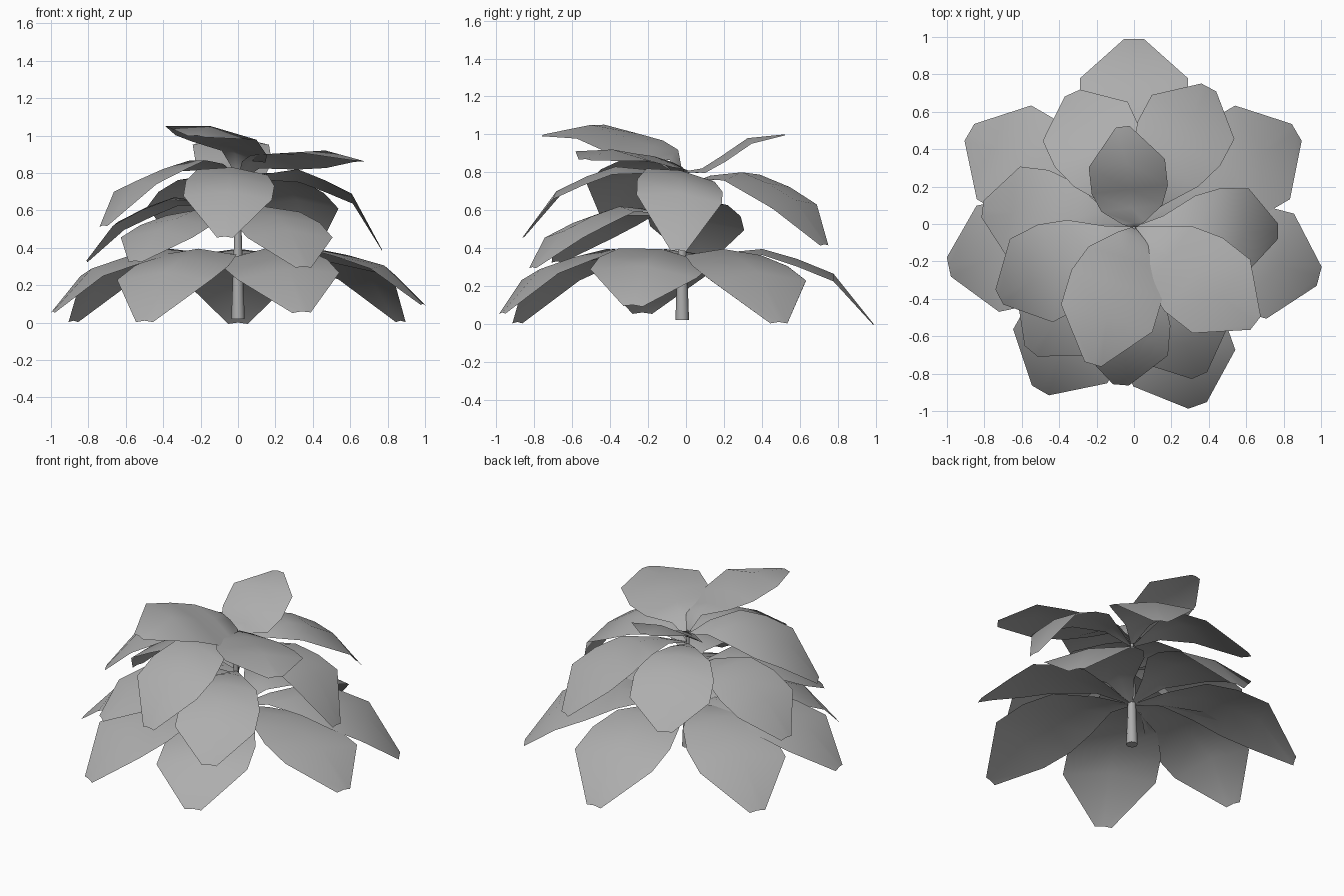
import bpy
import math
from mathutils import Vector

default_cube = bpy.data.objects.get("Cube")
if default_cube:
    bpy.data.objects.remove(default_cube, do_unlink=True)

# One plain grey for the whole plant
grey = bpy.data.materials.new("plain_grey")
grey.use_nodes = True
colour = (0.42, 0.42, 0.42, 1.0)
grey.diffuse_color = colour
grey.node_tree.nodes["Principled BSDF"].inputs["Base Color"].default_value = colour

ROOT = Vector((0, -0.02, 0))
STATIONS = (0.02, 0.2, 0.42, 0.6, 0.79, 1.0)
HALF_WIDTHS = (0.012, 0.075, 0.2, 0.25, 0.25, 0.045)
DROOP = 0.14


def mix(a, b, t):
    return a + (b - a) * t


def add_mesh(name, verts, faces):
    mesh = bpy.data.meshes.new(name)
    mesh.from_pydata(verts, [], faces)
    mesh.materials.append(grey)
    mesh.polygons.foreach_set("use_smooth", [True] * len(mesh.polygons))
    mesh.update()
    obj = bpy.data.objects.new(name, mesh)
    bpy.context.collection.objects.link(obj)
    return obj


def add_leaf(name, tip, base, arch, shoulder, width=1.0, roll=0.0, steep=1.0):
    """Arched blade, three vertices across; roll fades to the tip,
    steep draws the lower part of the blade in towards the stem."""
    reach = Vector((tip[0], tip[1], 0)) - ROOT
    side = Vector((-reach.y, reach.x, 0)).normalized()
    heights = (base, mix(base, arch, 0.75), arch,
               mix(arch, shoulder, 0.4), shoulder, tip[2])
    verts, faces = [], []
    for t, half, z in zip(STATIONS, HALF_WIDTHS, heights):
        half *= width
        for s in (-1, 0, 1):
            point = ROOT + reach * t ** steep + side * half * s
            point.z = z - abs(s) * half * DROOP + s * half * roll * (1.2 - t)
            verts.append(point)
    for row in range(len(STATIONS) - 1):
        for col in range(2):
            a = row * 3 + col
            faces.append((a, a + 3, a + 4, a + 1))
    add_mesh(name + "_leaf", verts, faces)


# Tapered stem
def add_stem(sides=8, bottom=0.02, top=0.8):
    verts = []
    for z, radius in ((bottom, 0.036), (top, 0.008)):
        for i in range(sides):
            a = math.tau * i / sides
            verts.append(ROOT + Vector((radius * math.cos(a), radius * math.sin(a), z)))
    faces = [(i, (i + 1) % sides, (i + 1) % sides + sides, i + sides)
             for i in range(sides)]
    faces.append(tuple(reversed(range(sides))))
    faces.append(tuple(range(sides, sides * 2)))
    stem = add_mesh("stem", verts, faces)
    for cap in stem.data.polygons[-2:]:
        cap.use_smooth = False


add_stem()

# Lowest ring of large drooping leaves: tip and roll
lower_leaves = {
    "lower_back": ((0, 0.99, 0), 0),
    "lower_back_left": ((0.87, 0.49, 0.01), 0),
    "lower_left": ((0.99, -0.28, 0.1), -0.2),
    "lower_front_left": ((0.34, -0.97, 0.06), 0.15),
    "lower_front_right": ((-0.5, -0.89, 0.01), 0),
    "lower_right": ((-0.99, -0.23, 0.06), 0),
    "lower_back_right": ((-0.88, 0.49, 0.01), 0),
}
for name, (tip, roll) in lower_leaves.items():
    add_leaf(name, tip, base=0.31, arch=0.395, shoulder=0.265 + tip[2] * 0.4,
             width=1.16, roll=roll)

# Middle ring, climbing around the stem
add_leaf("middle_right", (-0.81, 0.08, 0.33), base=0.56, arch=0.67, shoulder=0.54, roll=0.1)
add_leaf("middle_front_right", (-0.55, -0.68, 0.33), base=0.53, arch=0.6, shoulder=0.49)
add_leaf("middle_front_left", (0.35, -0.81, 0.3), base=0.55, arch=0.62, shoulder=0.49)
add_leaf("middle_left", (0.77, -0.04, 0.39), base=0.72, arch=0.81, shoulder=0.69,
         width=0.9, roll=-0.25)
add_leaf("middle_back_left", (0.4, 0.73, 0.42), base=0.73, arch=0.8, shoulder=0.655, roll=0.1)
add_leaf("middle_back_right", (-0.33, 0.7, 0.48), base=0.72, arch=0.79, shoulder=0.65)

# Upper leaves, two drooping and three raised
add_leaf("upper_front", (-0.07, -0.86, 0.46), base=0.76, arch=0.83, shoulder=0.7,
         width=0.95, roll=-0.1)
add_leaf("upper_front_right", (-0.72, -0.39, 0.52), base=0.78, arch=0.865, shoulder=0.755,
         roll=0.2, steep=1.15)
add_leaf("crown_left", (0.65, -0.53, 0.87), base=0.76, arch=0.885, shoulder=0.92,
         roll=-0.25, steep=1.4)
add_leaf("crown_front", (-0.22, -0.75, 1.0), base=0.79, arch=0.94, shoulder=1.05,
         width=1.02, roll=-0.35, steep=1.75)
add_leaf("crown_back", (-0.06, 0.52, 1.0), base=0.77, arch=0.82, shoulder=0.98,
         width=0.82, steep=1.9)
